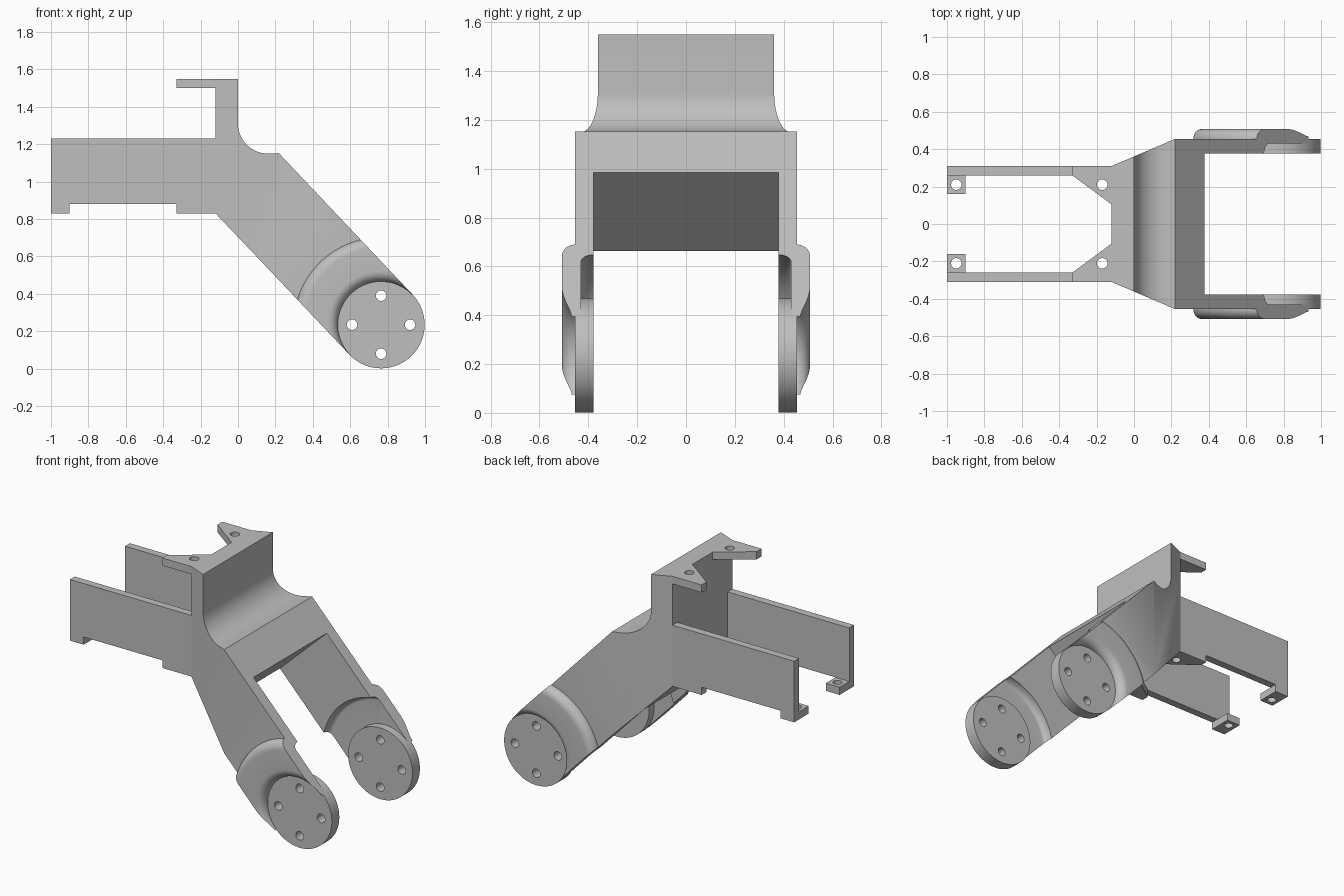
import bpy, bmesh
from math import sin, cos, pi, radians

if "Cube" in bpy.data.objects:
    bpy.data.objects.remove(bpy.data.objects["Cube"], do_unlink=True)

grey = bpy.data.materials.new("plain_grey")
grey.use_nodes = True
colour = (0.52, 0.52, 0.52, 1)
grey.diffuse_color = colour
grey.node_tree.nodes["Principled BSDF"].inputs["Base Color"].default_value = colour

# Hub axis runs along y; the leg rises from the hub at this angle
HUB_X, HUB_Z, HUB_R = 0.765, 0.235, 0.233
TILT = radians(133.4)
ARM_IN, ARM_OUT = 0.378, 0.455
SEAM, SLOT_TOP = 0.5, 0.81


def leg(along, across):
    """Point in the side plane, measured along and across the sloping leg."""
    return (HUB_X + along * cos(TILT) + across * sin(TILT),
            HUB_Z + along * sin(TILT) - across * cos(TILT))


def arc(cx, cy, rx, ry, start, end, n=10):
    angles = [radians(start + (end - start) * i / n) for i in range(n + 1)]
    return [(cx + rx * cos(a), cy + ry * sin(a)) for a in angles]


def finish(name, bm):
    bmesh.ops.recalc_face_normals(bm, faces=bm.faces)
    mesh = bpy.data.meshes.new(name)
    bm.to_mesh(mesh)
    bm.free()
    ob = bpy.data.objects.new(name, mesh)
    bpy.context.collection.objects.link(ob)
    mesh.materials.append(grey)
    return ob


def prism(name, points, axis, low, high):
    """Extrude a 2D outline along y (side profile) or z (plan)."""
    bm = bmesh.new()
    place = (lambda p, t: (p[0], t, p[1])) if axis == "y" else (lambda p, t: (p[0], p[1], t))
    bottom = [bm.verts.new(place(p, low)) for p in points]
    top = [bm.verts.new(place(p, high)) for p in points]
    bm.faces.new(bottom)
    bm.faces.new(top)
    for i in range(len(points)):
        j = (i + 1) % len(points)
        bm.faces.new((bottom[i], bottom[j], top[j], top[i]))
    return finish(name, bm)


def half_lathe(name, profile, steps=64):
    """Turn a closed (radius, y) profile half way around the hub axis."""
    bm = bmesh.new()
    rings = []
    for i in range(steps + 1):
        t = TILT - pi / 2 + pi * i / steps
        rings.append([bm.verts.new((HUB_X + r * cos(t), y, HUB_Z + r * sin(t)))
                      for r, y in profile])
    for a, b in zip(rings, rings[1:]):
        for i in range(len(profile)):
            j = (i + 1) % len(profile)
            bm.faces.new((a[i], a[j], b[j], b[i]))
    bm.faces.new(rings[0])
    bm.faces.new(rings[-1])
    return finish(name, bm)


def apply(ob, mod):
    bpy.context.view_layer.objects.active = ob
    bpy.ops.object.modifier_apply(modifier=mod.name)


def combine(ob, other, operation):
    mod = ob.modifiers.new("combine", "BOOLEAN")
    mod.operation, mod.solver, mod.object = operation, "EXACT", other
    apply(ob, mod)
    bpy.data.objects.remove(other, do_unlink=True)


def drill(ob, x, c, axis, low, high):
    hole = arc(x, c, 0.028, 0.028, 0, 360, 32)[:-1]
    combine(ob, prism("drill", hole, axis, low, high), "DIFFERENCE")


def mirror(ob):
    mod = ob.modifiers.new("mirror", "MIRROR")
    mod.use_axis = (False, True, False)
    apply(ob, mod)


def smooth(ob):
    bpy.ops.object.select_all(action="DESELECT")
    ob.select_set(True)
    bpy.context.view_layer.objects.active = ob
    bpy.ops.object.shade_smooth_by_angle(angle=radians(30))


# Central body: side profile trimmed by the flared plan, with the slot between legs
side = [(-0.12, 0.83), (-0.12, 1.55), (0, 1.55)]
side += arc(0.16, 1.31, 0.16, 0.16, 180, 270, 20)
side += [leg(1.042, HUB_R), leg(SEAM, HUB_R), leg(SEAM, -HUB_R)]
body = prism("body", side, "y", -0.6, 0.6)
plan = [(-0.12, 0.31), (0.22, ARM_OUT), (1.2, ARM_OUT)]
plan += [(x, -y) for x, y in reversed(plan)]
combine(body, prism("plan_trim", plan, "z", -0.2, 2), "INTERSECT")
slot = [leg(SLOT_TOP, 0.5), leg(SLOT_TOP, -0.5), leg(0.2, -0.5), leg(0.2, 0.5)]
combine(body, prism("slot_cutter", slot, "y", -ARM_IN, ARM_IN), "DIFFERENCE")

# Leg ends: offset ring with rounded shoulders, hollow inside, around a flat hub disc
ring = [(0.2, 0.43)]
ring += arc(0.385, ARM_IN, 0.033, 0.052, 90, 0)
ring += [(0.6, ARM_IN), (0.6, ARM_OUT)]
ring += arc(0.412, ARM_OUT, 0.055, 0.053, 0, 90)
ring += arc(0.286, ARM_OUT, 0.055, 0.053, 90, 180)
ring += [(0.231, 0.45), (0.2, 0.45)]
ends = half_lathe("leg_ends", ring)
strip = [leg(SEAM, HUB_R), leg(SEAM, -HUB_R), leg(-0.1, -HUB_R), leg(-0.1, HUB_R)]
combine(ends, prism("strip_trim", strip, "y", 0.3, 0.6), "INTERSECT")
turn = TILT * 180 / pi
disc = arc(HUB_X, HUB_Z, HUB_R, HUB_R, turn, turn + 360, 128)[:-1]
combine(ends, prism("hub_disc", disc, "y", ARM_IN, ARM_OUT), "UNION")
for dx, dz in ((1, 0), (-1, 0), (0, 1), (0, -1)):
    drill(ends, HUB_X + 0.155 * dx, HUB_Z + 0.155 * dz, "y", 0.3, 0.6)
mirror(ends)
combine(body, ends, "UNION")
smooth(body)

# Rear side walls
wall = [(-1, 0.26), (-0.12, 0.26), (-0.12, 0.31), (-1, 0.31)]
walls = prism("side_walls", wall, "z", 0.88, 1.23)
mirror(walls)

# Triangular mounting plates, upper and lower
gusset = [(-0.33, 0.31), (-0.33, 0.26), (-0.12, 0.105), (-0.12, 0.31)]
for name, z in (("upper_mounts", 1.5), ("lower_mounts", 0.83)):
    plate = prism(name, gusset, "z", z, z + 0.05)
    drill(plate, -0.17, 0.21, "z", z - 0.1, z + 0.1)
    mirror(plate)
    smooth(plate)

# Rear foot tabs
tab = [(-1, 0.16), (-0.9, 0.16), (-0.9, 0.31), (-1, 0.31)]
tabs = prism("foot_tabs", tab, "z", 0.83, 0.88)
drill(tabs, -0.95, 0.21, "z", 0.7, 1)
mirror(tabs)
smooth(tabs)
